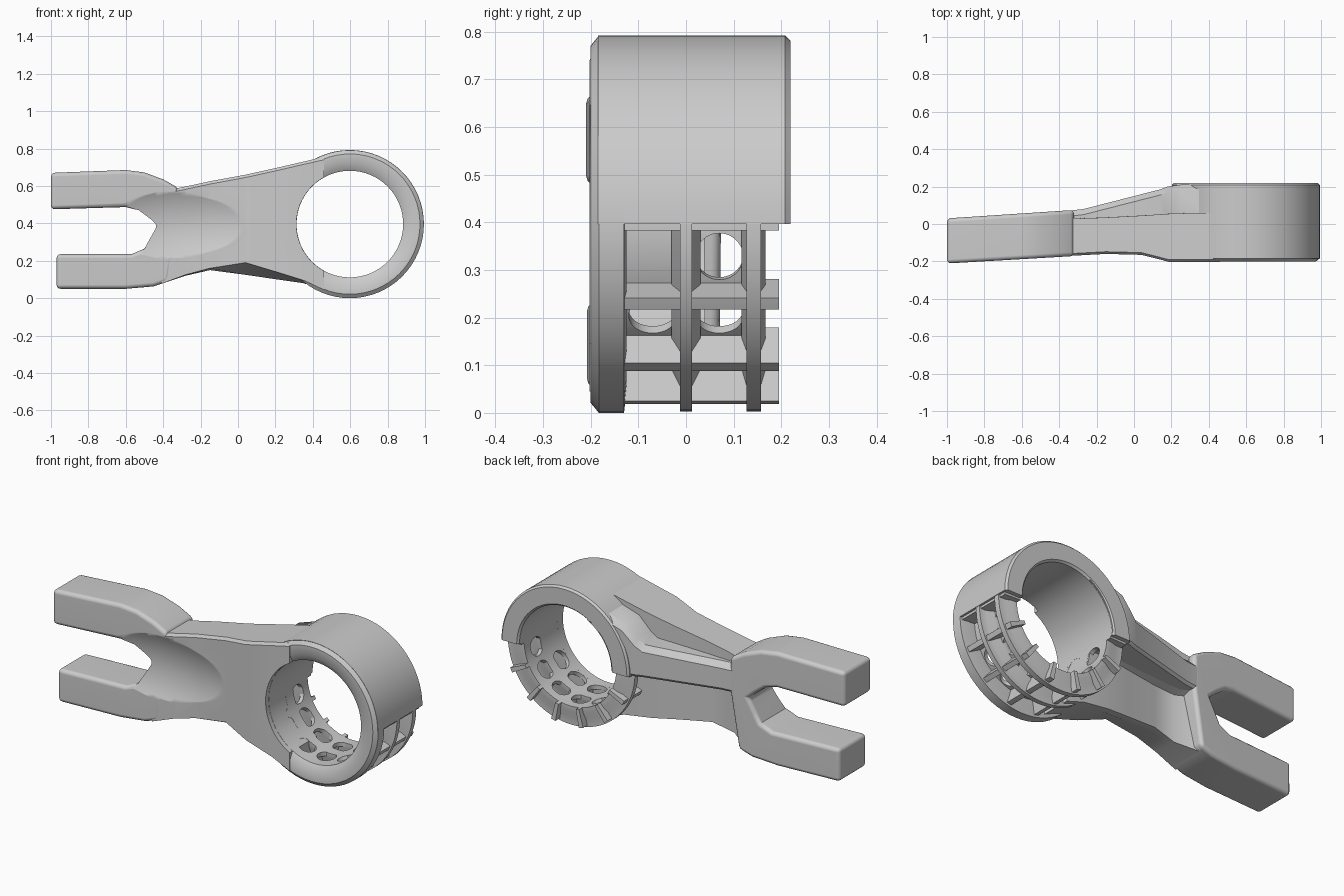
import bpy, bmesh
from math import sin, cos, pi, radians
from mathutils import Matrix, Vector

if "Cube" in bpy.data.objects:
    bpy.data.objects.remove(bpy.data.objects["Cube"], do_unlink=True)

grey = bpy.data.materials.new("light_grey")
grey.use_nodes = True
grey.diffuse_color = (0.6, 0.6, 0.6, 1)
grey.node_tree.nodes["Principled BSDF"].inputs["Base Color"].default_value = (0.6, 0.6, 0.6, 1)

CX, CZ = 0.598, 0.396       # ring centre
INNER, OUTER = 0.285, 0.396  # ring radii


def finish(name, bm):
    bmesh.ops.recalc_face_normals(bm, faces=bm.faces)
    mesh = bpy.data.meshes.new(name)
    bm.to_mesh(mesh)
    bm.free()
    mesh.materials.append(grey)
    ob = bpy.data.objects.new(name, mesh)
    bpy.context.collection.objects.link(ob)
    return ob


def skin(name, loops, closed=False):
    """Bridge equal-length point loops into a solid."""
    bm = bmesh.new()
    rows = [[bm.verts.new(p) for p in loop] for loop in loops]
    n = len(rows[0])
    pairs = list(zip(rows, rows[1:])) + ([(rows[-1], rows[0])] if closed else [])
    for a, b in pairs:
        for i in range(n):
            j = (i + 1) % n
            bm.faces.new((a[i], a[j], b[j], b[i]))
    if not closed:
        bm.faces.new(rows[0])
        bm.faces.new(rows[-1])
    return finish(name, bm)


def lathe(name, profile, start=0, end=360, steps=48):
    """Sweep an (r, y) profile about the ring axis."""
    closed = end - start == 360
    loops = []
    for k in range(steps if closed else steps + 1):
        a = radians(start + (end - start) * k / steps)
        loops.append([(CX + r * cos(a), y, CZ + r * sin(a)) for r, y in profile])
    return skin(name, loops, closed)


def box_profile(r0, r1, y0, y1):
    return [(r0, y0), (r1, y0), (r1, y1), (r0, y1)]


def ridge_profile(y, base, tip):
    """Hoop section that narrows towards its outer edge."""
    return [(INNER, y - base), (0.315, y - base), (0.35, y - tip), (OUTER - 0.003, y - tip),
            (OUTER - 0.003, y + tip), (0.35, y + tip), (0.315, y + base), (INNER, y + base)]


def cylinder(name, radius, length, matrix):
    bm = bmesh.new()
    bmesh.ops.create_cone(bm, cap_ends=True, segments=48, radius1=radius,
                          radius2=radius, depth=length, matrix=matrix)
    return finish(name, bm)


def apply(ob, mod):
    bpy.context.view_layer.objects.active = ob
    bpy.ops.object.modifier_apply(modifier=mod.name)


def cut(ob, cutter):
    mod = ob.modifiers.new("cut", 'BOOLEAN')
    mod.operation, mod.object, mod.solver = 'DIFFERENCE', cutter, 'EXACT'
    apply(ob, mod)


def bevel(ob, width, segments=3):
    mod = ob.modifiers.new("bevel", 'BEVEL')
    mod.width, mod.segments, mod.limit_method = width, segments, 'ANGLE'
    mod.angle_limit = radians(40)
    apply(ob, mod)


# Fork: outline with a rounded slot, slightly tilted in depth
outline = [(-0.37, 0.09), (-0.32, 0.4), (-0.32, 0.59), (-0.4, 0.635), (-0.5, 0.672),
           (-0.6, 0.685), (-1, 0.67), (-1, 0.475), (-0.6, 0.487), (-0.53, 0.47),
           (-0.47, 0.425), (-0.43, 0.39), (-0.47, 0.32), (-0.5, 0.265), (-0.57, 0.235),
           (-0.97, 0.235), (-0.97, 0.05), (-0.6, 0.05), (-0.45, 0.063)]
fork = skin("fork", [[(x, -0.153 + 0.058 * x, z) for x, z in outline],
                     [(x, 0.096 + 0.066 * x, z) for x, z in outline]])
bevel(fork, 0.022)

# Arm: L-shaped section along x (x, top, front bottom, back bottom, front y, back y, web y)
stations = [(-0.41, 0.57, 0.077, 0.077, -0.174, 0.04, 0.04),
            (-0.28, 0.597, 0.125, 0.12, -0.167, 0.03, -0.03),
            (-0.15, 0.625, 0.16, 0.15, -0.16, 0.035, -0.02),
            (0.04, 0.66, 0.19, 0.125, -0.165, 0.045, 0.01),
            (0.19, 0.693, 0.145, 0.103, -0.203, 0.055, 0.035),
            (0.35, 0.73, 0.095, 0.08, -0.203, 0.06, 0.04),
            (0.46, 0.755, 0.045, 0.045, -0.203, 0.06, 0.04)]
arm = skin("arm_plate", [[(x, f + 0.012, t), (x, f, t - 0.015), (x, f, fb), (x, w - 0.04, bb),
                          (x, w, bb), (x, w, 0.385), (x, b + 0.001, 0.4), (x, b, t)]
                         for x, t, fb, bb, f, b, w in stations])

# Raised rib along the back of the arm, flaring into the ring
rib = skin("arm_back_rib", [[(x, 0.0, 0.396), (x, y - 0.012, 0.396), (x, y, 0.41),
                             (x, y, t - 0.03), (x, y - 0.03, t), (x, 0.0, t)]
                            for x, y, t in [(-0.36, 0.07, 0.55), (-0.27, 0.08, 0.55),
                                            (0.14, 0.185, 0.57), (0.18, 0.2, 0.6),
                                            (0.25, 0.21, 0.67), (0.46, 0.215, 0.74)]])

# Bore through the arm, and a shallow hollow in front of the crotch
turn_y = Matrix.Rotation(pi / 2, 4, 'X')
bore = cylinder("bore_cutter", INNER + 0.001, 1, Matrix.Translation((CX, 0, CZ)) @ turn_y)
bm = bmesh.new()
bmesh.ops.create_uvsphere(bm, u_segments=64, v_segments=48, radius=1,
                          matrix=Matrix.Translation((-0.28, -0.427, 0.39)) @
                          Matrix.Diagonal((0.65, 0.3, 0.35, 1)) @ turn_y)
hollow = finish("hollow_cutter", bm)
cut(arm, bore)
cut(rib, bore)
cut(arm, hollow)
cut(fork, hollow)

# Ring: chamfered front collar and thick upper half
lathe("ring_front", [(INNER, -0.175), (0.325, -0.2), (0.375, -0.2), (OUTER, -0.183),
                     (OUTER, -0.13), (0.35, -0.125), (INNER, -0.125)], steps=64)
lathe("ring_upper_half", [(INNER, -0.13), (OUTER, -0.185), (OUTER, 0.208), (0.386, 0.219),
                          (0.295, 0.219), (INNER, 0.208)], 0, 180, 32)

# Lower half lattice: hoops, cross ribs and a pierced liner
lathe("hoop_middle", ridge_profile(0.0, 0.03, 0.013), 180, 360)
lathe("hoop_back", ridge_profile(0.142, 0.025, 0.015), 180, 360)
liner = lathe("lattice_liner", box_profile(INNER, 0.308, -0.13, 0.15), 180, 360)
cells = 7
step = 180 / cells
for k in range(cells + 1):
    a = 180 + step * k
    lathe(f"cross_rib_{k}", box_profile(INNER, OUTER - 0.012, -0.13, 0.195),
          max(a - 2, 180), min(a + 2, 360), 3)
for k in range(cells):
    a = radians(180 + step * (k + 0.5))
    out = Vector((cos(a), 0, sin(a)))
    for y in (-0.07, 0.07):
        if k == cells - 1 and y < 0:
            continue  # one closed cell
        place = Matrix.Translation(Vector((CX, y, CZ)) + out * 0.3)
        turn = out.to_track_quat('Z', 'Y').to_matrix().to_4x4()
        hole = cylinder("hole_cutter", 0.05, 0.1, place @ turn)
        cut(liner, hole)
        bpy.data.objects.remove(hole, do_unlink=True)

for cutter in (bore, hollow):
    bpy.data.objects.remove(cutter, do_unlink=True)

# Smooth shading with crisp edges
for ob in bpy.context.scene.objects:
    if ob.type == 'MESH' and grey.name in ob.data.materials:
        bpy.ops.object.select_all(action='DESELECT')
        ob.select_set(True)
        bpy.context.view_layer.objects.active = ob
        bpy.ops.object.shade_smooth_by_angle(angle=radians(35))
for ob in (fork, arm):
    ob.modifiers.new("even_shading", 'WEIGHTED_NORMAL').keep_sharp = True
